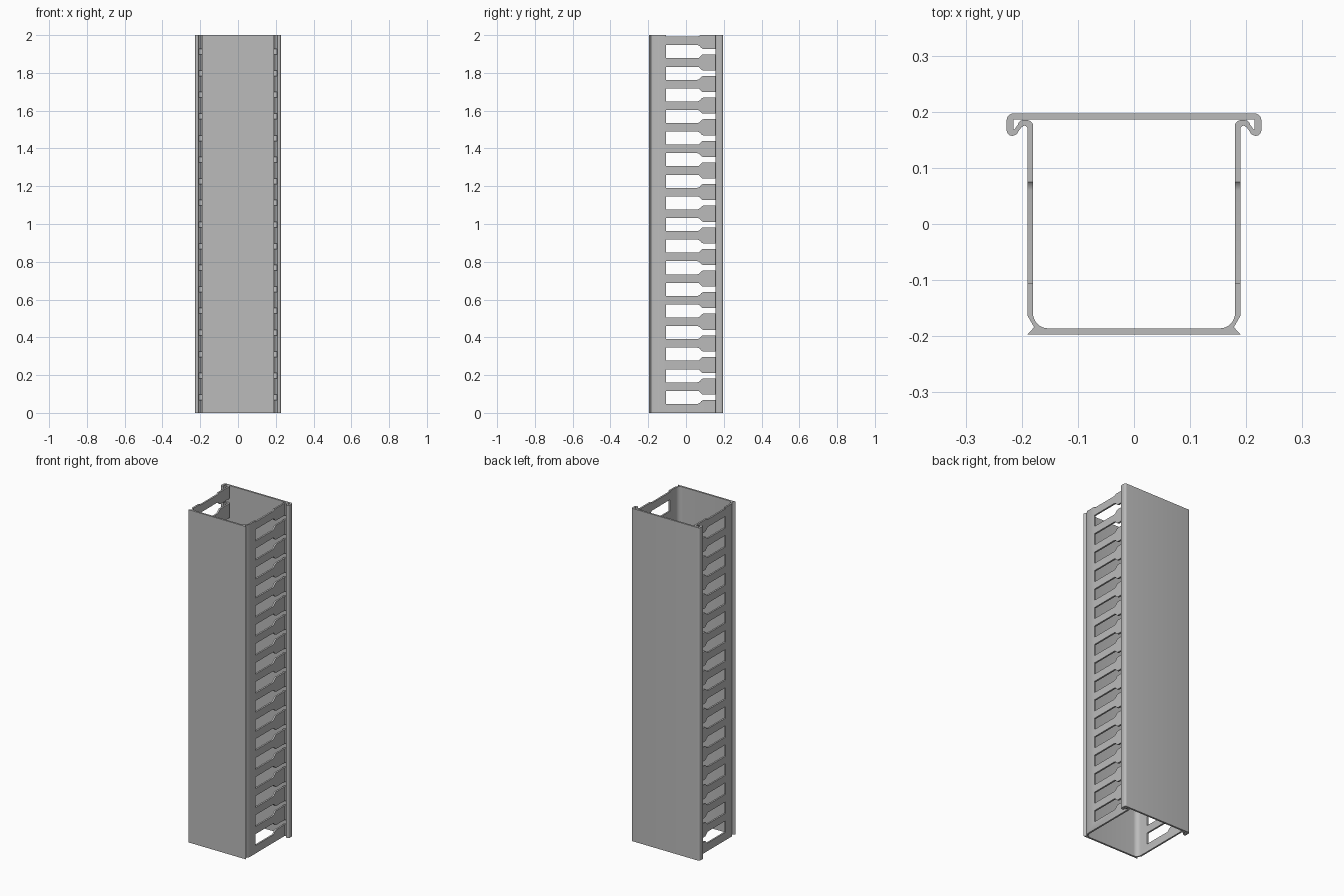
import bpy
import bmesh
import math

if "Cube" in bpy.data.objects:
    bpy.data.objects.remove(bpy.data.objects["Cube"], do_unlink=True)

HEIGHT = 2.0
PITCH = 0.1144

grey = bpy.data.materials.new("light grey plastic")
grey.use_nodes = True
colour = (0.5, 0.5, 0.5, 1)
grey.diffuse_color = colour
grey.node_tree.nodes["Principled BSDF"].inputs["Base Color"].default_value = colour


def arc(cx, cy, r, start, end, steps=6):
    angles = [math.radians(start + (end - start) * i / steps) for i in range(steps + 1)]
    return [(cx + r * math.cos(a), cy + r * math.sin(a)) for a in angles]


def mirrored(half):
    """Close a right-hand half outline with its left-hand mirror."""
    return half + [(-x, y) for x, y in reversed(half)]


def prism(bm, base, offset):
    face = bm.faces.new([bm.verts.new(p) for p in base])
    geom = bmesh.ops.extrude_face_region(bm, geom=[face])["geom"]
    verts = [v for v in geom if isinstance(v, bmesh.types.BMVert)]
    bmesh.ops.translate(bm, verts=verts, vec=offset)


def finish(name, bm):
    bmesh.ops.recalc_face_normals(bm, faces=bm.faces)
    mesh = bpy.data.meshes.new(name)
    bm.to_mesh(mesh)
    bm.free()
    mesh.materials.append(grey)
    obj = bpy.data.objects.new(name, mesh)
    bpy.context.collection.objects.link(obj)
    return obj


def extrusion(name, outline):
    bm = bmesh.new()
    prism(bm, [(x, y, 0) for x, y in outline], (0, 0, HEIGHT))
    return finish(name, bm)


def smooth(obj):
    bpy.ops.object.select_all(action="DESELECT")
    obj.select_set(True)
    bpy.context.view_layer.objects.active = obj
    bpy.ops.object.shade_smooth_by_angle(angle=math.radians(32))


# Channel: floor, flared feet, side walls and hooked rims
floor_and_foot = [(0.19, -0.197), (0.178, -0.184), (0.19, -0.163)]
hook = [(0.19, 0.172), (0.195, 0.176), (0.201, 0.172), (0.207, 0.164), (0.213, 0.161),
        (0.215, 0.166), (0.207, 0.177)]
rim = arc(0.198, 0.176, 0.009, 30, 90, 3) + arc(0.19, 0.175, 0.01, 90, 180)
inner_corner = arc(0.153, -0.159, 0.027, 0, -90, 8)
channel = extrusion("slotted_channel",
                    mirrored(floor_and_foot + hook + rim + inner_corner))

# Bottle-shaped slots through both walls, open at the rim
slot_half = [(-0.105, 0.0345), (0.06, 0.0345), (0.067, 0.033), (0.074, 0.028),
             (0.081, 0.02), (0.086, 0.016), (0.092, 0.0145), (0.25, 0.0145)]
slot = slot_half + [(y, -z) for y, z in reversed(slot_half)]
bm = bmesh.new()
for i in range(18):
    centre = 0.082 + i * PITCH
    prism(bm, [(-0.3, y, centre + z) for y, z in slot], (0.6, 0, 0))
cutter = finish("slot_cutter", bm)
cutter.hide_render = True

cut = channel.modifiers.new("slots", "BOOLEAN")
cut.operation = "DIFFERENCE"
cut.solver = "EXACT"
cut.object = cutter
graph = bpy.context.evaluated_depsgraph_get()
cut_mesh = bpy.data.meshes.new_from_object(channel.evaluated_get(graph))
channel.modifiers.clear()
channel.data = cut_mesh
bpy.data.objects.remove(cutter, do_unlink=True)
smooth(channel)

# Snap-on cover with inward-curled lips
inside = [(0.215, 0.186), (0.215, 0.169), (0.211, 0.167), (0.207, 0.164)]
lip = [(0.208, 0.161)] + arc(0.217, 0.167, 0.01, 250, 360, 5)
top_corner = arc(0.215, 0.185, 0.012, 0, 90)
cover = extrusion("snap_cover", mirrored(inside + lip + top_corner))
smooth(cover)
